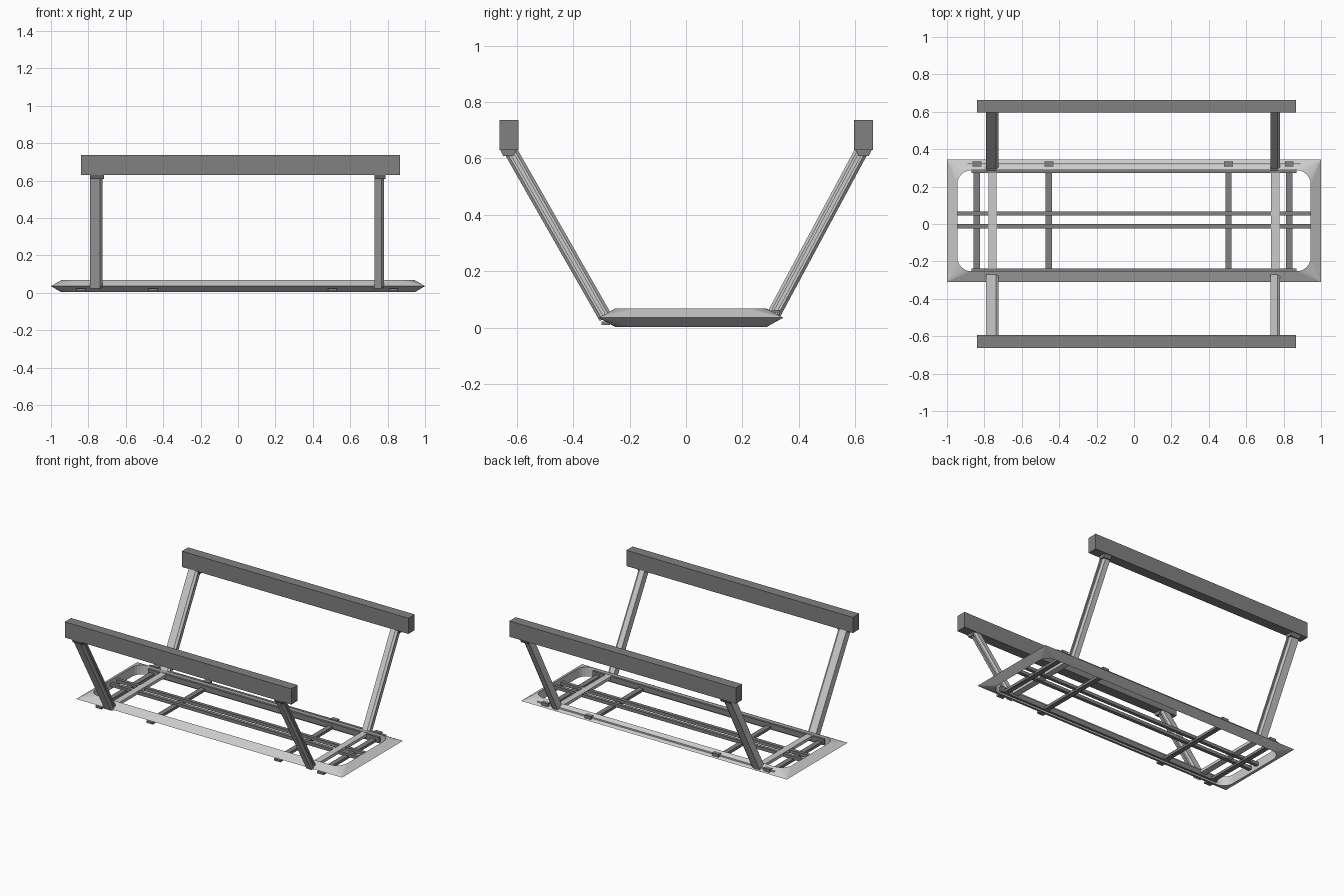
import bpy, bmesh, math
from mathutils import Vector

if "Cube" in bpy.data.objects:
    bpy.data.objects.remove(bpy.data.objects["Cube"], do_unlink=True)


def material(name, value):
    m = bpy.data.materials.new(name)
    m.use_nodes = True
    colour = (value, value, value, 1)
    m.diffuse_color = colour
    m.node_tree.nodes["Principled BSDF"].inputs["Base Color"].default_value = colour
    return m


LIGHT = material("light grey metal", 0.60)
DARK = material("mid grey metal", 0.22)


def finish(name, bm, mat):
    bmesh.ops.remove_doubles(bm, verts=bm.verts, dist=0.0001)
    bmesh.ops.recalc_face_normals(bm, faces=bm.faces)
    mesh = bpy.data.meshes.new(name)
    bm.to_mesh(mesh)
    bm.free()
    mesh.materials.append(mat)
    ob = bpy.data.objects.new(name, mesh)
    bpy.context.collection.objects.link(ob)
    return ob


def box(name, x, y, z, mat):
    """Box from (min, max) pairs."""
    bm = bmesh.new()
    bmesh.ops.create_cube(bm, size=1)
    for v in bm.verts:
        v.co = [(a + b) / 2 + c * (b - a) for (a, b), c in zip((x, y, z), v.co)]
    return finish(name, bm, mat)


def sweep(name, section, start, end, mat):
    """Extrude an (x, across) section between two points in a constant-x plane."""
    bm = bmesh.new()
    start, end = Vector(start), Vector(end)
    side = Vector((1, 0, 0))
    across = (end - start).normalized().cross(side)
    rings = [[bm.verts.new(p + side * a + across * b) for a, b in section]
             for p in (start, end)]
    bm.faces.new(rings[0])
    bm.faces.new(rings[1])
    n = len(section)
    for i in range(n):
        j = (i + 1) % n
        bm.faces.new((rings[0][i], rings[0][j], rings[1][j], rings[1][i]))
    return finish(name, bm, mat)


# Wedge-edged base frame with rounded opening
def base_frame():
    bm = bmesh.new()
    cy, steps, r = 0.0175, 6, 0.075
    outer, top, bottom = [], [], []
    for k, (sx, sy) in enumerate(((1, 1), (-1, 1), (-1, -1), (1, -1))):
        for i in range(steps + 1):
            a = math.pi / 2 * (k + i / steps)
            x = sx * (0.945 - r) + r * math.cos(a)
            y = cy + sy * (0.27 - r) + r * math.sin(a)
            outer.append(bm.verts.new((sx, cy + sy * 0.3275, 0.035)))
            top.append(bm.verts.new((x, y, 0.067)))
            bottom.append(bm.verts.new((x, y, 0.003)))
    n = len(top)
    for a, b in ((outer, top), (top, bottom), (bottom, outer)):
        for i in range(n):
            j = (i + 1) % n
            bm.faces.new((a[i], a[j], b[j], b[i]))
    bmesh.ops.remove_doubles(bm, verts=bm.verts, dist=0.0001)
    bmesh.ops.dissolve_degenerate(bm, edges=bm.edges, dist=0.0001)
    return finish("base_frame", bm, LIGHT)


base_frame()

# Long bars through the middle and thin rails along the inner edges
for name, y, w in (("rear_centre_bar", 0.056, 0.011), ("front_centre_bar", -0.012, 0.012)):
    box(name, (-0.945, 0.945), (y - w, y + w), (0.025, 0.047), DARK)
for name, y in (("rear_inner_rail", 0.281), ("front_inner_rail", -0.246)):
    box(name, (-0.87, 0.87), (y - 0.008, y + 0.008), (0.015, 0.05), DARK)
box("rear_edge_rod", (-0.89, 0.89), (0.316, 0.324), (0.045, 0.056), LIGHT)

# Cross bars with a clip at each end
for i, x in enumerate((-0.84, -0.455, 0.505, 0.83)):
    box(f"cross_bar_{i}", (x - 0.017, x + 0.017), (-0.25, 0.29), (0.014, 0.032), DARK)
    box(f"rear_clip_{i}", (x - 0.024, x + 0.024), (0.306, 0.334), (0.04, 0.062), DARK)
    box(f"front_clip_{i}", (x - 0.024, x + 0.024), (-0.30, -0.27), (0.009, 0.022), DARK)

# Slotted channel section, open towards +x, with chamfered front corners
def channel(h, w):
    s = 0.005
    return [(-h, -w), (h - 0.014, -w), (h, -w + 0.01), (h, -s), (0, -s),
            (0, s), (h, s), (h, w - 0.01), (h - 0.014, w), (-h, w)]


# Slanted posts, their floor ties and top brackets
for xname, x, h in (("right", -0.757, 0.033), ("left", 0.755, 0.025)):
    box(f"{xname}_floor_tie", (x - 0.022, x + 0.022), (-0.29, 0.31), (0.03, 0.05), LIGHT)
    for yname, s, foot in (("front", -1, 0.285), ("rear", 1, 0.305)):
        sweep(f"{yname}_{xname}_post", channel(h, 0.024),
              (x, s * foot, 0.035), (x, s * 0.63, 0.64), LIGHT)
        bracket = box(f"{yname}_{xname}_bracket", (x - h, x + h + 0.008),
                      (s * 0.63 - 0.03, s * 0.63 + 0.03), (0.608, 0.632), DARK)
        for v in bracket.data.vertices:
            if v.co.z < 0.62:
                v.co.y = s * 0.63 + (v.co.y - s * 0.63) * 0.6

# Top beams
for name, y in (("front_beam", -0.628), ("rear_beam", 0.63)):
    box(name, (-0.84, 0.865), (y - 0.034, y + 0.034), (0.63, 0.737), DARK)
